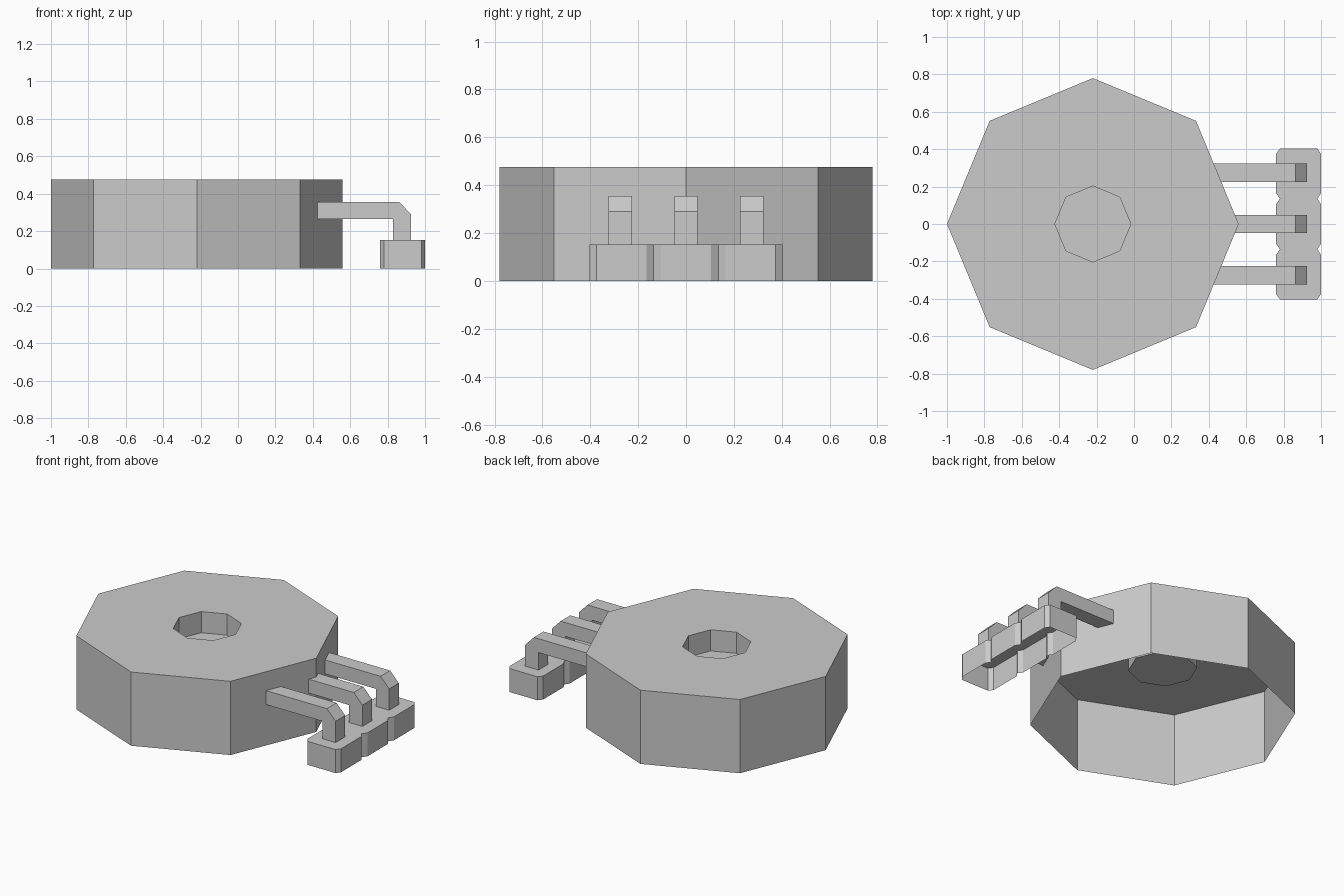
import bpy, bmesh
from math import cos, sin, pi

if "Cube" in bpy.data.objects:
    bpy.data.objects.remove(bpy.data.objects["Cube"])


def make_object(name, build):
    bm = bmesh.new()
    build(bm)
    bmesh.ops.recalc_face_normals(bm, faces=bm.faces)
    mesh = bpy.data.meshes.new(name)
    bm.to_mesh(mesh)
    bm.free()
    obj = bpy.data.objects.new(name, mesh)
    bpy.context.collection.objects.link(obj)
    return obj


def ring(bm, points):
    return [bm.verts.new(p) for p in points]


def bridge(bm, a, b):
    n = len(a)
    for i in range(n):
        j = (i + 1) % n
        bm.faces.new((a[i], a[j], b[j], b[i]))


def octagon(radius, z):
    return [(-0.22 + radius * cos(i * pi / 4), radius * sin(i * pi / 4), z)
            for i in range(8)]


# Octagonal drum: open underneath, with a sunken cup in the lid
def drum(bm):
    loops = [ring(bm, octagon(r, z)) for r, z in
             ((0.78, 0), (0.78, 0.477), (0.203, 0.477), (0.203, 0.34))]
    for a, b in zip(loops, loops[1:]):
        bridge(bm, a, b)
    bm.faces.new(loops[-1])


make_object("drum_body", drum)


# Foot bar: three joined pads with notches between, open underneath
def foot_bar(bm):
    side = []
    for c in (-0.27, 0, 0.27):
        if c > -0.2:
            side.pop()
        side += [(0.98, c - 0.135 if c != -0.27 else -0.403), (1.0, c - 0.105),
                 (1.0, c + 0.105), (0.98, c + 0.135 if c != 0.27 else 0.403)]
    outline = side + [(1.76 - x, y) for x, y in reversed(side)]
    low = ring(bm, [(x, y, 0) for x, y in outline])
    high = ring(bm, [(x, y, 0.152) for x, y in outline])
    bridge(bm, low, high)
    bm.faces.new(high)


make_object("foot_bar", foot_bar)


# Bent arms from the drum wall down to the foot bar
def arm(y, start):
    profile = [(start, 0.265), (0.83, 0.265), (0.83, 0.15), (0.925, 0.15),
               (0.925, 0.29), (0.863, 0.355), (start, 0.355)]

    def build(bm):
        a = ring(bm, [(x, y - 0.049, z) for x, z in profile])
        b = ring(bm, [(x, y + 0.049, z) for x, z in profile])
        bridge(bm, a, b)
        bm.faces.new(a)
        bm.faces.new(b)
    return build


for name, y, start in (("arm_front", -0.274, 0.42), ("arm_middle", 0, 0.53),
                       ("arm_back", 0.274, 0.42)):
    make_object(name, arm(y, start))
